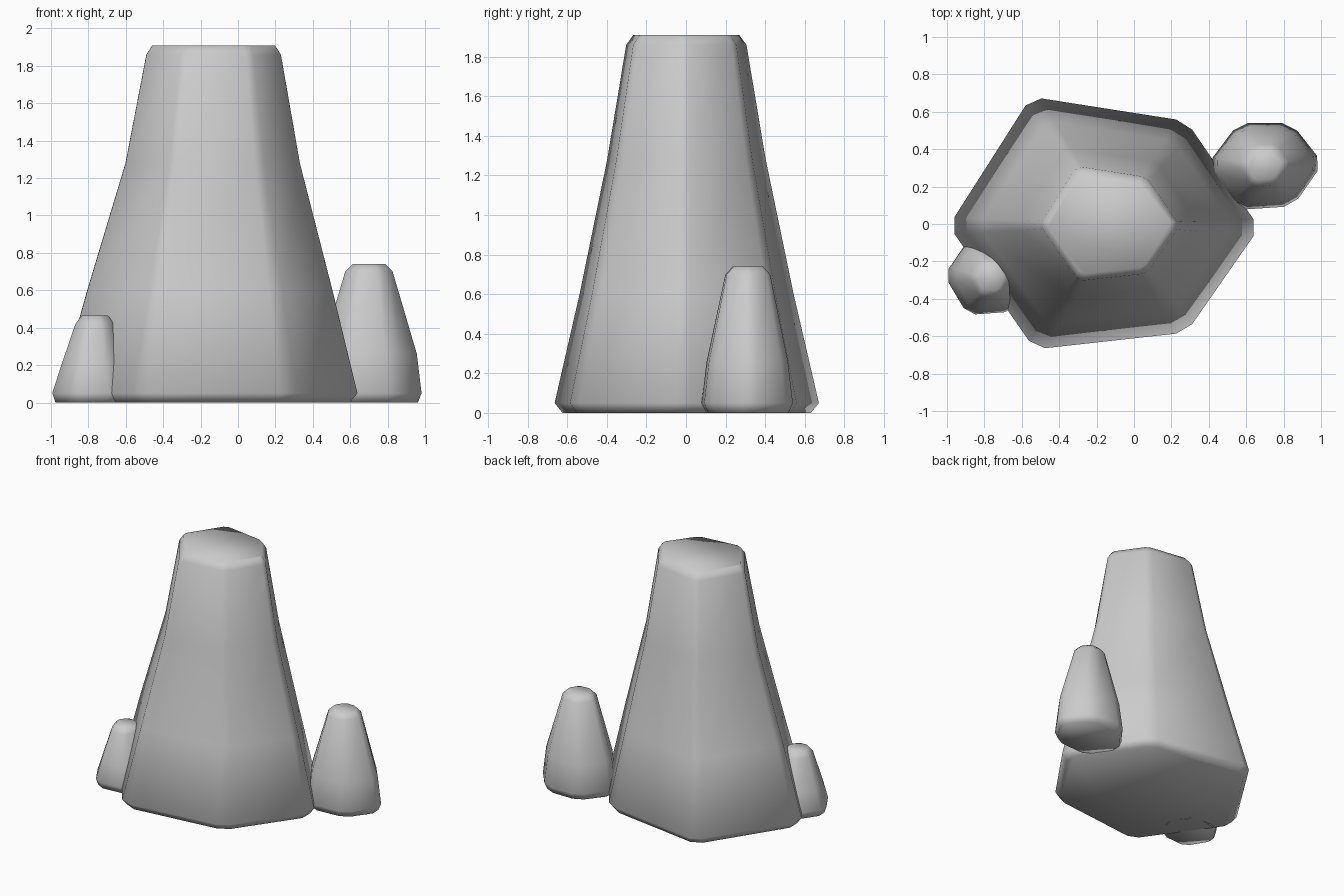
import bpy, bmesh
from mathutils import Vector

if "Cube" in bpy.data.objects:
    bpy.data.objects.remove(bpy.data.objects["Cube"])


def chamfered(outline, cut):
    """Replace every corner of a polygon by two points."""
    pts = [Vector(p) for p in outline]
    ring = []
    for i, p in enumerate(pts):
        for q in (pts[i - 1], pts[(i + 1) % len(pts)]):
            ring.append(p + (q - p).normalized() * cut)
    return ring


def rock(name, outline, cut, levels):
    """Loft a six-sided rock; levels are (z, centre x, centre y, scale x, scale y)."""
    base = chamfered(outline, cut)
    bm = bmesh.new()
    rings = [[bm.verts.new((cx + p.x * sx, cy + p.y * sy, z)) for p in base]
             for z, cx, cy, sx, sy in levels]
    n = len(base)
    for a, b in zip(rings, rings[1:]):
        for i in range(n):
            j = (i + 1) % n
            bm.faces.new((a[i], a[j], b[j], b[i]))
    bm.faces.new(rings[0])
    bm.faces.new(rings[-1])
    bmesh.ops.recalc_face_normals(bm, faces=bm.faces)
    for f in bm.faces:
        f.smooth = True
    mesh = bpy.data.meshes.new(name)
    bm.to_mesh(mesh)
    bm.free()
    obj = bpy.data.objects.new(name, mesh)
    bpy.context.collection.objects.link(obj)
    return obj


# Tall central rock
rock("tall_rock",
     [(0.83, -0.02), (0.44, 0.55), (-0.39, 0.68), (-0.83, -0.01), (-0.37, -0.67), (0.44, -0.58)],
     0.055,
     [(0, -0.16, 0, 0.95, 0.94), (0.05, -0.16, 0, 1, 1),
      (0.6, -0.15, 0, 0.82, 0.81), (1.28, -0.135, 0, 0.583, 0.6),
      (1.86, -0.13, 0, 0.45, 0.455), (1.91, -0.13, 0, 0.41, 0.40)])

# Outline shared by the two small side rocks
SIDE = [(0.31, 0.01), (0.14, 0.225), (-0.14, 0.225), (-0.31, 0), (-0.15, -0.24), (0.15, -0.22)]

# Medium rock at the back right
rock("medium_rock", SIDE, 0.05,
     [(0, 0.70, 0.315, 0.93, 0.90), (0.05, 0.70, 0.315, 1, 1),
      (0.26, 0.70, 0.315, 0.91, 0.89), (0.70, 0.70, 0.315, 0.45, 0.49),
      (0.74, 0.70, 0.315, 0.31, 0.33)])

# Small rock at the front left
rock("small_rock", SIDE, 0.05,
     [(0, -0.77, -0.275, 0.73, 0.80), (0.05, -0.77, -0.275, 0.79, 0.88),
      (0.19, -0.77, -0.275, 0.63, 0.76), (0.42, -0.765, -0.285, 0.37, 0.46),
      (0.465, -0.765, -0.285, 0.25, 0.30)])
